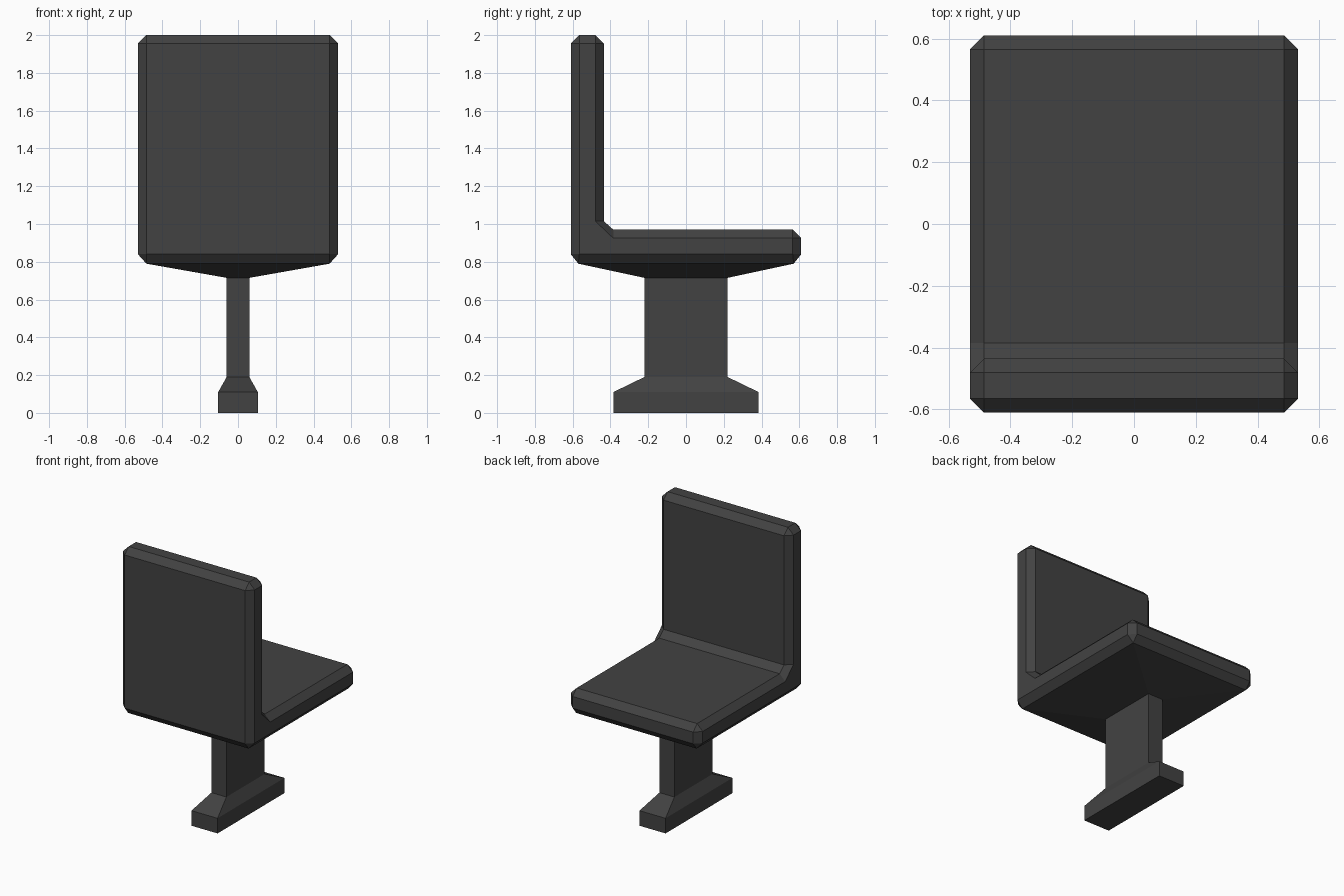
import bpy, bmesh

if "Cube" in bpy.data.objects:
    bpy.data.objects.remove(bpy.data.objects["Cube"])

mat = bpy.data.materials.new("dark_grey")
mat.diffuse_color = (0.055, 0.055, 0.055, 1)
mat.use_nodes = True
mat.node_tree.nodes["Principled BSDF"].inputs["Base Color"].default_value = mat.diffuse_color


def finish(bm, name):
    bmesh.ops.recalc_face_normals(bm, faces=bm.faces[:])
    me = bpy.data.meshes.new(name)
    bm.to_mesh(me)
    bm.free()
    me.materials.append(mat)
    ob = bpy.data.objects.new(name, me)
    bpy.context.collection.objects.link(ob)
    return ob


# Seat and backrest: full L outline (y, z) and the inset outline of the side faces
outline = [(-.61, .84), (-.61, 1.955), (-.565, 2), (-.48, 2), (-.435, 1.955),
           (-.435, 1.015), (-.385, .97), (.565, .97), (.61, .925), (.61, .84),
           (.57, .79), (-.57, .79)]
inset = [(-.565, .84), (-.565, 1.955), (-.48, 1.955), (-.48, 1.015),
         (-.385, .925), (.565, .925), (.565, .84)]
to_inset = [0, 1, 1, 2, 2, 3, 4, 5, 5, 6, 6, 0]

bm = bmesh.new()
rings = []
for s in (-1, 1):
    ring = [bm.verts.new((s * .485, y, z)) for y, z in outline]
    cap = [bm.verts.new((s * .53, y, z)) for y, z in inset]
    bm.faces.new(cap)
    # chamfer from outline to side face, triangles at the corners
    for i in range(12):
        j = (i + 1) % 12
        a, b = cap[to_inset[i]], cap[to_inset[j]]
        bm.faces.new([ring[i], ring[j], b] + ([a] if a != b else []))
    rings.append(ring)
left, right = rings
for i in range(12):
    if i != 10:  # the underside is closed by the pedestal's tapered top
        j = (i + 1) % 12
        bm.faces.new((left[i], left[j], right[j], right[i]))
finish(bm, "seat_and_backrest")

# Pedestal: stacked rectangles (half width, half depth, z)
levels = [(.105, .385, 0), (.105, .385, .11), (.06, .22, .19),
          (.06, .22, .715), (.485, .57, .79)]
bm = bmesh.new()
loops = [[bm.verts.new((sx * w, sy * d, z))
          for sx, sy in ((-1, -1), (1, -1), (1, 1), (-1, 1))]
         for w, d, z in levels]
bm.faces.new(loops[0])
for lo, hi in zip(loops, loops[1:]):
    for i in range(4):
        j = (i + 1) % 4
        bm.faces.new((lo[i], lo[j], hi[j], hi[i]))
finish(bm, "pedestal")
